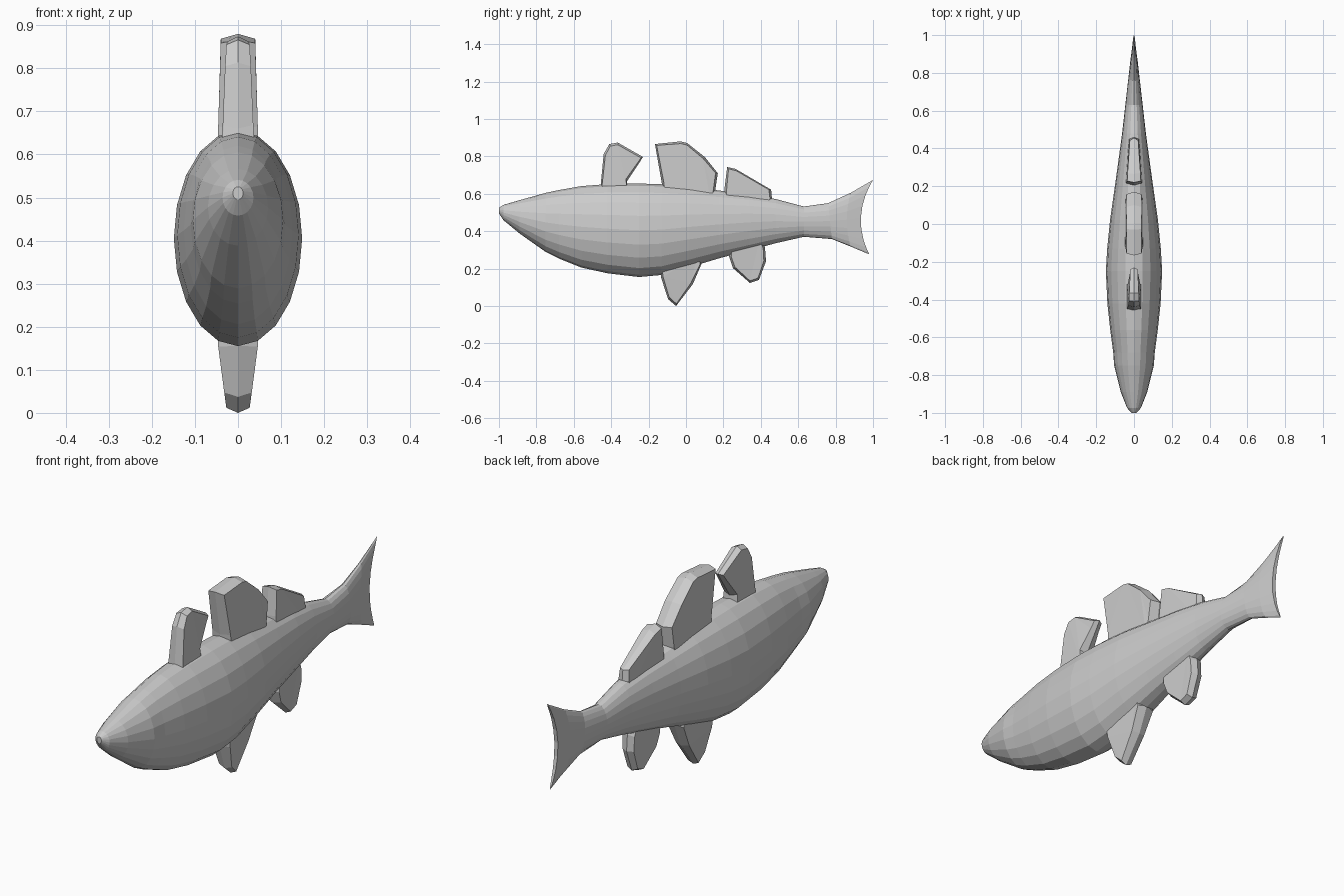
import bpy, bmesh, math
from mathutils import Vector

if "Cube" in bpy.data.objects:
    bpy.data.objects.remove(bpy.data.objects["Cube"])


def finish(bm, name):
    bmesh.ops.remove_doubles(bm, verts=bm.verts, dist=0.0005)
    bmesh.ops.recalc_face_normals(bm, faces=bm.faces)
    mesh = bpy.data.meshes.new(name)
    bm.to_mesh(mesh)
    bm.free()
    obj = bpy.data.objects.new(name, mesh)
    bpy.context.collection.objects.link(obj)
    return obj


def loft(name, stations, sides=20):
    """Oval rings; station = top y, top z, bottom y, bottom z, half width, mid offset in y."""
    bm = bmesh.new()
    rings = []
    for ty, tz, by, bz, w, notch in stations:
        ring = []
        for i in range(sides):
            a = 2 * math.pi * i / sides
            c = math.cos(a)
            t = (1 - c) / 2
            y = ty + (by - ty) * t + notch * (1 - c * c)
            ring.append(bm.verts.new((w * math.sin(a), y, tz + (bz - tz) * t)))
        rings.append(ring)
    for r0, r1 in zip(rings, rings[1:]):
        for i in range(sides):
            j = (i + 1) % sides
            bm.faces.new((r0[i], r0[j], r1[j], r1[i]))
    # close both ends with strips across the width
    for r in (rings[0], rings[-1]):
        h = sides // 2
        bm.faces.new((r[0], r[1], r[-1]))
        bm.faces.new((r[h], r[h - 1], r[h + 1]))
        for i in range(1, h - 1):
            bm.faces.new((r[i], r[i + 1], r[sides - i - 1], r[sides - i]))
    return finish(bm, name)


def fin(name, outline, inset=0.012):
    """Thick fin with a ridged rim; outline points are y, z, half width."""
    bm = bmesh.new()
    n = len(outline)
    centre = sum((Vector(p[:2]) for p in outline), Vector((0, 0))) / n
    left, mid, right = [], [], []
    for y, z, w in outline:
        p = Vector((y, z))
        q = p + (centre - p).normalized() * inset
        mid.append(bm.verts.new((0, y, z)))
        left.append(bm.verts.new((-w, q.x, q.y)))
        right.append(bm.verts.new((w, q.x, q.y)))
    for i in range(n):
        j = (i + 1) % n
        bm.faces.new((left[i], left[j], mid[j], mid[i]))
        bm.faces.new((mid[i], mid[j], right[j], right[i]))
    sides = [bm.faces.new(left), bm.faces.new(right)]
    bmesh.ops.triangulate(bm, faces=sides)
    return finish(bm, name)


# body running from the snout into the forked tail
loft("body_and_tail", [
    (-1.0, .525, -1.0, .495, .012, 0),
    (-.975, .541, -.975, .458, .036, 0),
    (-.89, .566, -.89, .388, .070, 0),
    (-.75, .605, -.75, .289, .105, 0),
    (-.68, .620, -.68, .254, .110, 0),
    (-.56, .641, -.56, .206, .126, 0),
    (-.42, .652, -.42, .175, .141, 0),
    (-.25, .655, -.25, .155, .149, 0),
    (-.13, .651, -.13, .166, .142, 0),
    (.02, .638, .02, .208, .127, 0),
    (.18, .617, .18, .256, .104, 0),
    (.34, .597, .34, .298, .082, 0),
    (.48, .572, .48, .336, .063, 0),
    (.63, .532, .63, .370, .046, 0),
    (.76, .550, .78, .358, .030, 0),
    (.88, .605, .88, .318, .020, -.02),
    (1.0, .674, .98, .276, .009, -.055),
])

# three fins along the back
fin("front_back_fin", [
    (-.46, .60, .038), (-.455, .66, .033), (-.44, .813, .030), (-.41, .866, .027),
    (-.365, .874, .025), (-.23, .797, .020), (-.25, .765, .022),
    (-.315, .668, .034), (-.31, .60, .038)])
fin("middle_back_fin", [
    (-.12, .57, .048), (-.13, .66, .046), (-.166, .866, .040), (-.03, .880, .040),
    (.005, .872, .040), (.10, .797, .042), (.17, .71, .040),
    (.155, .61, .042), (.14, .55, .046)])
fin("rear_back_fin", [
    (.205, .54, .044), (.205, .62, .040), (.22, .743, .036), (.265, .733, .034),
    (.455, .622, .022), (.46, .57, .026), (.44, .52, .030)])

# two fins under the belly
fin("belly_fin", [
    (-.14, .22, .048), (-.134, .155, .046), (-.096, .037, .032), (-.053, .0, .027),
    (.037, .118, .034), (.086, .232, .042), (.07, .29, .045)])
fin("rear_belly_fin", [
    (.24, .33, .040), (.23, .265, .038), (.251, .203, .034), (.342, .123, .026),
    (.39, .139, .026), (.428, .24, .028), (.422, .315, .030), (.40, .37, .032)])
